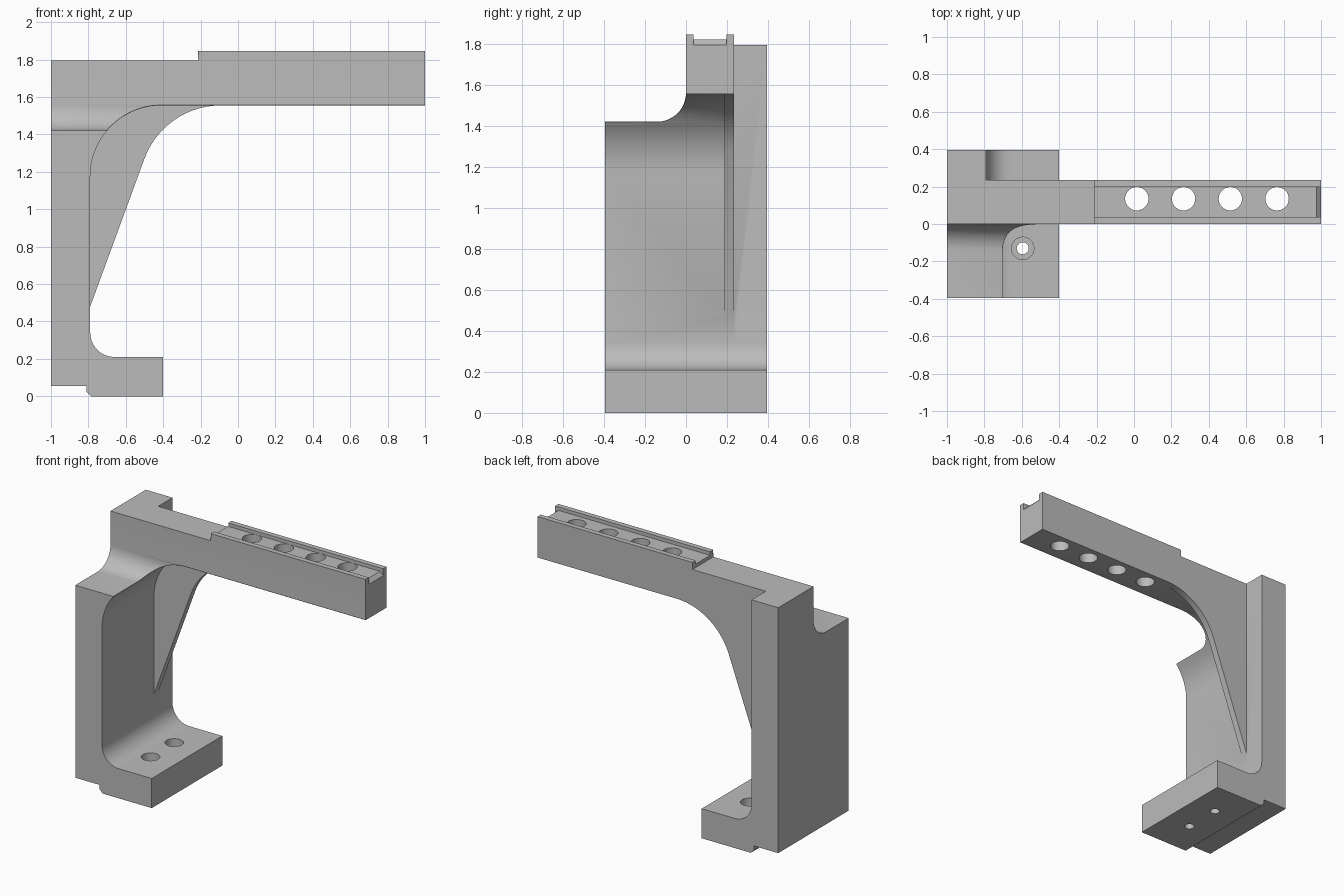
import bpy, bmesh
from math import sin, cos, radians
from mathutils import Vector

cube = bpy.data.objects.get("Cube")
if cube:
    bpy.data.objects.remove(cube, do_unlink=True)

grey = bpy.data.materials.new("light_grey")
grey.use_nodes = True
colour = (0.5, 0.5, 0.5, 1)
grey.diffuse_color = colour
grey.node_tree.nodes["Principled BSDF"].inputs["Base Color"].default_value = colour

HALF = 0.395      # half depth of the column and foot
ARM_BACK = 0.235  # rear face of the arm
INNER = -0.79     # inner face of the column
UNDER = 1.555     # underside of the arm
TOP = 1.795
SHELF = 1.42      # top of the front half of the column
FILLET = 0.14


def arc(cx, cy, r, start, end, steps=16):
    angles = [radians(start + (end - start) * i / steps) for i in range(steps + 1)]
    return [(cx + r * cos(a), cy + r * sin(a)) for a in angles]


def prism(name, profile, low, high, axis="y"):
    """Extrude a closed profile along x (points y, z), y (x, z) or z (x, y)."""
    place = {"x": lambda p, d: (d, p[0], p[1]),
             "y": lambda p, d: (p[0], d, p[1]),
             "z": lambda p, d: (p[0], p[1], d)}[axis]
    bm = bmesh.new()
    base = bm.faces.new([bm.verts.new(place(p, low)) for p in profile])
    moved = bmesh.ops.extrude_face_region(bm, geom=[base])["geom"]
    shift = Vector(place((0, 0), high - low))
    bmesh.ops.translate(bm, verts=[v for v in moved if isinstance(v, bmesh.types.BMVert)], vec=shift)
    bmesh.ops.recalc_face_normals(bm, faces=bm.faces[:])
    mesh = bpy.data.meshes.new(name)
    bm.to_mesh(mesh)
    bm.free()
    mesh.materials.append(grey)
    obj = bpy.data.objects.new(name, mesh)
    bpy.context.collection.objects.link(obj)
    return obj


def combine(target, other, operation):
    bpy.context.view_layer.objects.active = target
    mod = target.modifiers.new("combine", "BOOLEAN")
    mod.operation = operation
    mod.solver = "EXACT"
    mod.object = other
    bpy.ops.object.modifier_apply(modifier=mod.name)
    bpy.data.objects.remove(other, do_unlink=True)


# Foot and column outline shared by the front and rear halves
foot = [(-1, 0.055), (-0.81, 0.055), (-0.81, 0.025), (-0.785, 0), (-0.4, 0), (-0.4, 0.21)]
foot += arc(INNER + 0.13, 0.34, 0.13, 270, 180, 10)

# Front body: foot, column, curved corner and arm
body_profile = foot + arc(-0.41, UNDER - 0.38, 0.38, 180, 90, 20)
body_profile += [(1, UNDER), (1, 1.845), (-0.215, 1.845), (-0.215, TOP), (-1, TOP)]
body = prism("bracket_body", body_profile, -HALF, ARM_BACK)

# Space in front of the arm, rounded where it meets the shelf
front_space = [(-0.6, 2), (-0.6, SHELF)]
front_space += arc(-FILLET, SHELF + FILLET, FILLET, 270, 360, 12) + [(0, 2)]
combine(body, prism("front_space", front_space, -1.2, 1.2, "x"), "DIFFERENCE")

# Softened lower front edge along the arm, corner and shelf
bm = bmesh.new()
bm.from_mesh(body.data)
bm.normal_update()


def is_front_cut(face):
    c, n = face.calc_center_median(), face.normal
    return c.z > SHELF - 0.01 and c.y < 0.01 and abs(n.x) < 0.01 and (n.z > 0.01 or n.y < -0.9) and c.y > -0.39


def is_underside(face):
    n, c = face.normal, face.calc_center_median()
    return abs(n.y) < 0.01 and n.z < 0.01 and c.x > INNER - 0.01 and c.z > 0.6 and n.x < 0.99999


edges = [e for e in bm.edges if len(e.link_faces) == 2 and e.verts[0].co.z > SHELF - 0.01
         and e.verts[1].co.z > SHELF - 0.01
         and any(is_front_cut(f) for f in e.link_faces)
         and any(is_underside(f) for f in e.link_faces)]
bmesh.ops.bevel(bm, geom=edges, offset=0.014, segments=3, profile=0.5,
                affect="EDGES", clamp_overlap=True)
bm.to_mesh(body.data)
bm.free()

# Rear half of the column and foot
combine(body, prism("rear_column", foot + [(INNER, TOP), (-1, TOP)], ARM_BACK, HALF), "UNION")

# Thin bracing rib under the arm
rib = [(-0.9, 0.48), (INNER, 0.48)]
rib += arc(-0.092, UNDER - 0.435, 0.435, 160, 90, 14)
rib += [(-0.092, 1.65), (-0.9, 1.65)]
combine(body, prism("rib", rib, 0.187, ARM_BACK), "UNION")

# Channel between the rails, sloped at the free end
channel = [(-0.3, 1.82), (0.975, 1.82), (1.075, 1.72), (1.075, 1.95), (-0.3, 1.95)]
combine(body, prism("channel", channel, 0.037, 0.198), "DIFFERENCE")


def drill(x, y, r, low, high):
    circle = arc(x, y, r, 0, 360, 40)[:-1]
    combine(body, prism("drill", circle, low, high, "z"), "DIFFERENCE")


# Row of holes through the arm
for i in range(4):
    drill(0.015 + 0.25 * i, 0.135, 0.0625, 1.4, 2)

# Counterbored bolt holes in the foot
for y in (-0.13, 0.135):
    drill(-0.595, y, 0.06, 0.1, 0.3)
    drill(-0.595, y, 0.032, -0.1, 0.3)

bpy.ops.object.select_all(action="DESELECT")
body.select_set(True)
bpy.context.view_layer.objects.active = body
bpy.ops.object.shade_smooth_by_angle(angle=radians(25))
